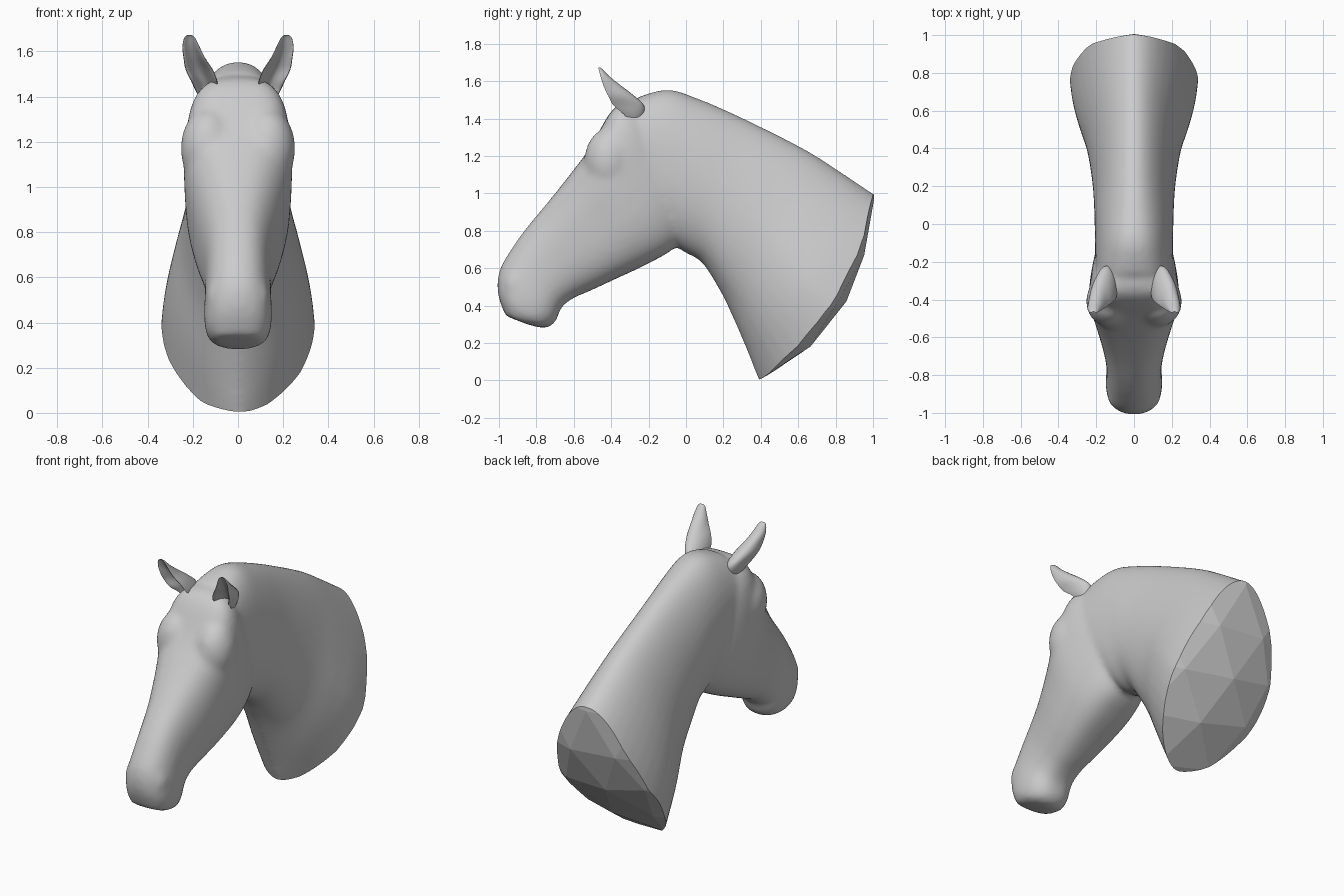
import bpy, bmesh
from math import sin, cos, pi
from mathutils import Vector

if "Cube" in bpy.data.objects:
    bpy.data.objects.remove(bpy.data.objects["Cube"])


def spline(rows, steps):
    """Catmull-Rom interpolation of parameter rows."""
    rows = [Vector(r) for r in rows]
    out = []
    for i in range(len(rows) - 1):
        a, b = rows[max(i - 1, 0)], rows[i]
        c, d = rows[i + 1], rows[min(i + 2, len(rows) - 1)]
        for k in range(steps):
            t = k / steps
            out.append(0.5 * (2 * b + (c - a) * t + (2 * a - 5 * b + 4 * c - d) * t * t
                              + (3 * b - a - 3 * c + d) * t ** 3))
    return out + [rows[-1]]


def loft(name, rings):
    """Closed skin over a list of point rings."""
    bm = bmesh.new()
    rows = [[bm.verts.new(p) for p in ring] for ring in rings]
    n = len(rows[0])
    for r, s in zip(rows, rows[1:]):
        for i in range(n):
            bm.faces.new((r[i], r[(i + 1) % n], s[(i + 1) % n], s[i]))
    bm.faces.new(rows[0])
    bm.faces.new(rows[-1])
    bmesh.ops.recalc_face_normals(bm, faces=bm.faces)
    mesh = bpy.data.meshes.new(name)
    bm.to_mesh(mesh)
    bm.free()
    obj = bpy.data.objects.new(name, mesh)
    bpy.context.collection.objects.link(obj)
    return obj


def body_ring(row, n=40):
    """Rounded section between a top and a bottom point of the side profile."""
    ty, tz, by, bz, hw, upper, lower, taper = row
    pts = []
    for i in range(n):
        c, d = cos(2 * pi * i / n), sin(2 * pi * i / n)
        power = upper if c > 0 else lower
        u = abs(c) ** (2 / power) * (1 if c > 0 else -1)
        x = hw * abs(d) ** (2 / power) * (1 if d > 0 else -1) * (1 - taper * u)
        s = 0.5 + 0.5 * u
        pts.append((x, by + (ty - by) * s, bz + (tz - bz) * s))
    return pts


def ear_ring(row, n=24):
    """Crescent section, hollow towards the front."""
    x, y, z, rx, ry = row
    return [(x + rx * cos(a), y + ry * sin(a) + 1.4 * ry * max(0, -sin(a)) ** 2, z)
            for a in (2 * pi * i / n for i in range(n))]


def blob(name, loc, size):
    bpy.ops.mesh.primitive_uv_sphere_add(segments=24, ring_count=16, radius=1, location=loc)
    obj = bpy.context.object
    obj.name = name
    obj.scale = size
    return obj


# Neck: top y, z, bottom y, z, half width, roundness above, below, taper (runs on past the cut)
neck = [(-.27, 1.51, -.12, .82, .205, 2.7, 2.4, .03), (-.1, 1.555, -.03, .70, .207, 2.3, 2.2, .06),
        (.07, 1.505, .08, .635, .21, 2.1, 2.1, .08), (.3, 1.405, .17, .50, .22, 2.0, 2.0, .12),
        (.62, 1.245, .24, .36, .25, 1.95, 1.8, .15), (.82, 1.12, .33, .15, .297, 1.9, 1.65, .17),
        (1.0, 1.0, .395, -.015, .33, 1.9, 1.5, .18), (1.25, .85, .52, -.28, .35, 1.9, 1.5, .18)]
parts = [loft("neck", [body_ring(r) for r in spline(neck, 5)])]

# Head: poll to lips
head = [(-.2, 1.49, 0, .98, .13, 2.5, 2.5, 0), (-.33, 1.485, 0, .82, .195, 3.4, 2.7, -.08),
        (-.41, 1.425, -.06, .71, .222, 3.6, 2.8, -.1), (-.51, 1.25, -.2, .625, .235, 3.2, 2.8, -.08),
        (-.625, 1.095, -.38, .54, .205, 2.7, 2.7, 0), (-.745, .945, -.52, .475, .17, 2.5, 2.5, .05),
        (-.845, .825, -.6, .44, .15, 2.5, 2.5, .06), (-.925, .715, -.665, .39, .145, 2.4, 2.5, .04),
        (-.998, .585, -.70, .31, .15, 2.3, 2.4, .04), (-1.005, .46, -.757, .28, .14, 2.3, 2.4, .02),
        (-.965, .345, -.85, .30, .105, 2.3, 2.5, 0)]
parts.append(loft("head", [body_ring(r) for r in spline(head, 5)]))

# Brows and nostrils, mostly sunk into the head
for side in (-1, 1):
    parts.append(blob("brow", (side * .13, -.41, 1.17), (.125, .135, .18)))
    parts.append(blob("nostril", (side * .09, -.91, .51), (.05, .065, .09)))

# Fuse into one smooth skin
bpy.ops.object.select_all(action='DESELECT')
for p in parts:
    p.select_set(True)
body = parts[1]
bpy.context.view_layer.objects.active = body
bpy.ops.object.join()
body.name = "head_and_neck"
skin = body.modifiers.new("skin", 'REMESH')
skin.mode = 'VOXEL'
skin.voxel_size = .015
skin.use_smooth_shade = True
soft = body.modifiers.new("soften", 'SMOOTH')
soft.factor = .5
soft.iterations = 16

# Faceted, bulging base cut; its far side is pushed clear of the muzzle
bpy.ops.mesh.primitive_ico_sphere_add(subdivisions=3, radius=1.09, location=(0, -.084, .97))
cutter = bpy.context.object
cutter.name = "base_cutter"
cutter.hide_render = True
for v in cutter.data.vertices:
    if v.co.y < -.05:
        v.co.y -= .6
    if v.co.z > .3:
        v.co.z += .3
cut = body.modifiers.new("base", 'BOOLEAN')
cut.operation = 'INTERSECT'
cut.solver = 'EXACT'
cut.object = cutter
bpy.context.view_layer.objects.active = body
for m in ("skin", "soften", "base"):
    bpy.ops.object.modifier_apply(modifier=m)
bpy.data.objects.remove(cutter)

# Ears: centre x, y, z and radii, mirrored
ear = [(.12, -.29, 1.36, .03, .04), (.135, -.315, 1.42, .05, .09), (.15, -.365, 1.47, .058, .14),
       (.172, -.395, 1.52, .06, .12), (.193, -.425, 1.57, .048, .085), (.208, -.448, 1.62, .038, .045),
       (.214, -.463, 1.66, .024, .02), (.215, -.467, 1.672, .01, .008)]
ears = loft("ears", [ear_ring(r) for r in spline(ear, 4)])
ears.modifiers.new("pair", 'MIRROR')
bpy.ops.object.select_all(action='DESELECT')
ears.select_set(True)
bpy.context.view_layer.objects.active = ears
bpy.ops.object.shade_smooth_by_angle(angle=1.0)
